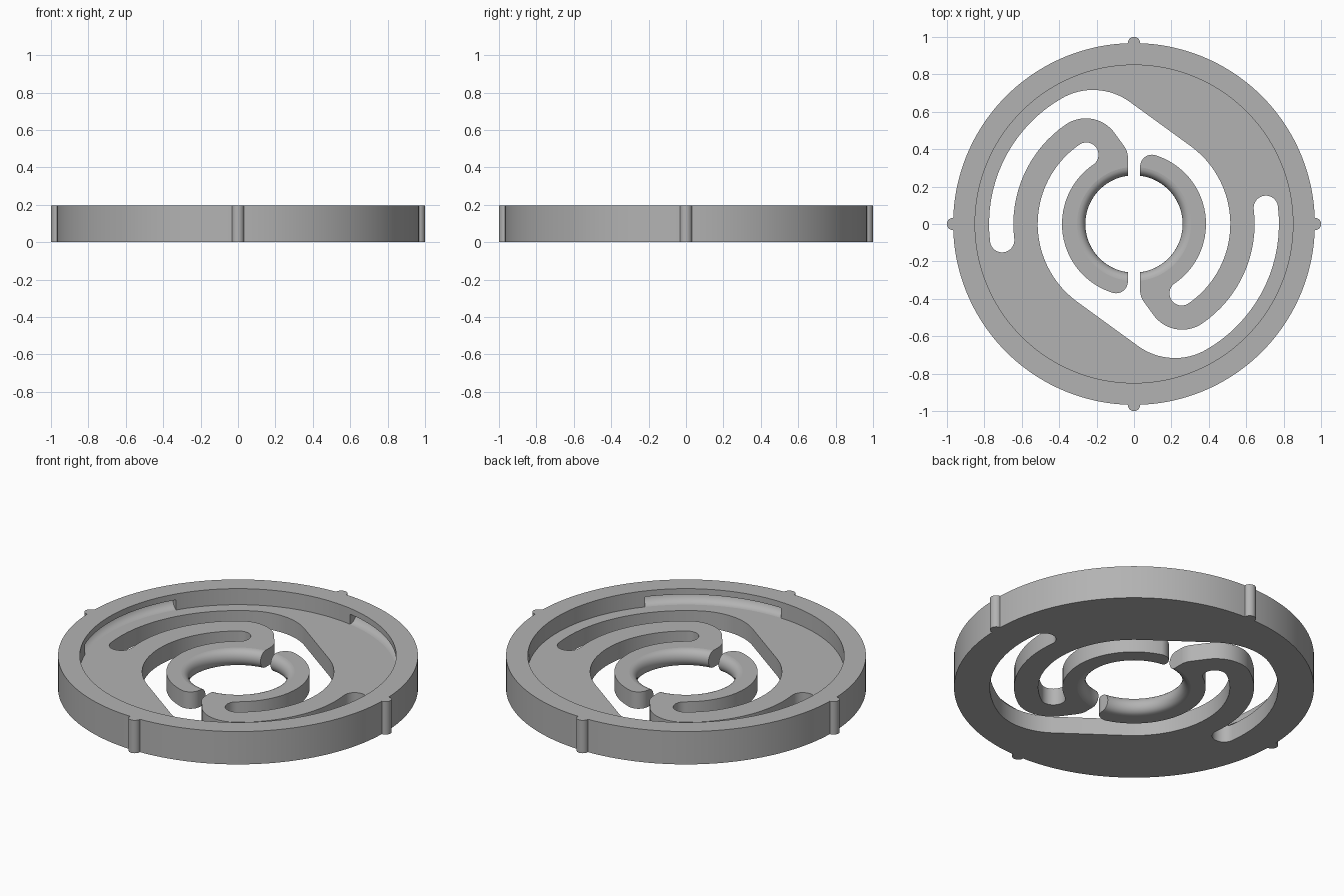
import bpy, bmesh
from math import sin, cos, asin, acos, atan2, sqrt, degrees, radians, hypot
from mathutils import Vector

cube = bpy.data.objects.get("Cube")
if cube:
    bpy.data.objects.remove(cube, do_unlink=True)

# Main dimensions
HEIGHT, FLOOR = 0.195, 0.1
OUTER, RECESS, LUG = 0.967, 0.85, 0.033
GAP = 0.033                      # half width of the split in the spring ring
RINGS = (0.385, 0.515, 0.645, 0.775)   # concentric spring edges
SLOT = 0.065                     # half width of slots
BORE, BULGE = 0.305, 0.045       # bore flat edge and rounded lip
LIP = 0.16                       # top of the locking grooves
STEP = 4


def polar(r, a):
    return Vector((r * cos(radians(a)), r * sin(radians(a))))


def arc(center, r, a0, a1):
    n = max(3, round(abs(a1 - a0) / STEP))
    return [center + polar(r, a0 + (a1 - a0) * i / n) for i in range(n + 1)]


def tidy(points):
    out = []
    for p in points:
        if not out or (p - out[-1]).length > 0.0005:
            out.append(p)
    return out


def bore_arc(r, n=45):
    d = degrees(asin(GAP / r))
    return [polar(r, 270 - d + (2 * d - 180) * i / n) for i in range(n + 1)]


def spring_half():
    """Half of the cut-out outline; the other half is its half turn."""
    r0, r1, r2, r3 = RINGS
    origin = Vector((0, 0))
    # lobe where the arm folds back to the split ring
    lobe = polar(0.455, 124.5)
    lobe_r = r2 - 0.455
    slope = 36
    soft = 0.1
    reach = lobe.dot(polar(1, slope)) + lobe_r - soft
    corner_x = -GAP - soft
    corner = Vector((corner_x, (reach - cos(radians(slope)) * corner_x) / sin(radians(slope))))
    pts = arc(corner, soft, 0, slope)
    pts += arc(lobe, lobe_r, slope, 124.5)
    # outer slot with its round end
    pts += arc(origin, r2, 124.5, 187)
    pts += arc(polar(0.71, 187), SLOT, 367, 187)
    # wide bend, then a straight edge tangent to the inner arc
    bend, tangent = 0.335, 54
    turn = tangent + degrees(acos((r1 - bend) / (r3 - bend)))
    pts += arc(origin, r3, 187, turn)
    pts += arc(polar(r3 - bend, turn), bend, turn, tangent)
    # inner slot with its round end
    pts += arc(origin, r1, tangent, -55.5)
    pts += arc(polar(0.45, -55.5), SLOT, -55.5, -235.5)
    # free end of the split ring
    tip = 0.063
    cx = GAP + tip
    cy = sqrt((r0 - tip) ** 2 - cx ** 2)
    end = degrees(atan2(cy, cx))
    pts += arc(origin, r0, -55.5, end)
    pts += arc(Vector((cx, cy)), tip, end, 180)
    return tidy(pts)


def outer_outline():
    """Round edge with four half-round lugs."""
    pts = []
    half = degrees(2 * asin(LUG / (2 * OUTER)))
    for a in range(0, 360, 90):
        bump = arc(polar(OUTER, a), LUG, a - 90 - half / 2, a + 90 + half / 2)
        pts += bump + [polar(OUTER, a + b) for b in range(4, 88, 2)]
    return pts


bm = bmesh.new()


def ring_verts(points, z):
    return [bm.verts.new((p.x, p.y, z)) for p in points]


def quads(row_a, row_b, closed=False, skip=()):
    n = len(row_a)
    for i in range(n if closed else n - 1):
        if i not in skip:
            j = (i + 1) % n
            bm.faces.new((row_a[i], row_a[j], row_b[j], row_b[i]))


def fill_between(*loops):
    edges = []
    for loop, z in loops:
        vs = ring_verts(loop, z)
        edges += [bm.edges.new((vs[i - 1], vs[i])) for i in range(len(vs))]
    bmesh.ops.triangle_fill(bm, edges=edges, use_beauty=True, normal=(0, 0, 1))


# Plan outlines
bore = bore_arc(BORE)
half = bore + spring_half()
cutout = half + [-p for p in half]
edge = outer_outline()
recess = [polar(RECESS, a) for a in range(0, 360, 2)]

# Flat faces: underside, recessed floor, rim top
fill_between((edge, 0), (cutout, 0))
fill_between((recess, FLOOR), (cutout, FLOOR))
fill_between((edge, HEIGHT), (recess, HEIGHT))

# Outer wall and cut-out walls (the bore is rounded separately)
quads(ring_verts(edge, 0), ring_verts(edge, HEIGHT), closed=True)
skip = {i + k for i in range(len(bore) - 1) for k in (0, len(half))}
quads(ring_verts(cutout, 0), ring_verts(cutout, FLOOR), closed=True, skip=skip)

# Rounded bore lip on both halves of the split ring
for side in (1, -1):
    rows = []
    for k in range(13):
        a = radians(90 - 15 * k)
        line = [p * side for p in bore_arc(BORE - BULGE * cos(a))]
        rows.append(ring_verts(line, FLOOR / 2 * (1 + sin(a))))
    for a, b in zip(rows, rows[1:]):
        quads(a, b)
    for i in (0, -1):
        bm.faces.new([row[i] for row in rows])

# Recess wall: plain spans alternate with three locking grooves
cove = [(RECESS + 0.05 * sin(radians(t)), LIP - (LIP - FLOOR) * cos(radians(t)))
        for t in range(90, -1, -15)]
groove = [(RECESS, HEIGHT), (RECESS, LIP)] + cove
plain = [(RECESS, HEIGHT), (RECESS, LIP), (RECESS, FLOOR)]


def sweep(profile, a0, a1):
    rows = [ring_verts([polar(r, a) for a in range(a0, a1 + 1, 2)], 0) for r, z in profile]
    for row, (r, z) in zip(rows, profile):
        for v in row:
            v.co.z = z
    for a, b in zip(rows, rows[1:]):
        quads(a, b)
    return rows


for start in (28, 148, 268):
    rows = sweep(groove, start, start + 52)
    for i in (0, -1):
        bm.faces.new([row[i] for row in rows[1:]])
    sweep(plain, start + 52, start + 120)

# Join the surfaces and set the shading
bmesh.ops.remove_doubles(bm, verts=bm.verts, dist=0.0001)
bmesh.ops.recalc_face_normals(bm, faces=bm.faces)
for f in bm.faces:
    f.smooth = abs(f.normal.z) < 0.999
for e in bm.edges:
    e.smooth = len(e.link_faces) == 2 and e.calc_face_angle(0) < radians(30)

mesh = bpy.data.meshes.new("spring_retainer_disc")
bm.to_mesh(mesh)
bm.free()
disc = bpy.data.objects.new("spring_retainer_disc", mesh)
bpy.context.collection.objects.link(disc)

# Single grey finish
grey = bpy.data.materials.new("plain_grey")
grey.use_nodes = True
colour = (0.45, 0.45, 0.45, 1)
grey.diffuse_color = colour
grey.node_tree.nodes["Principled BSDF"].inputs["Base Color"].default_value = colour
mesh.materials.append(grey)
